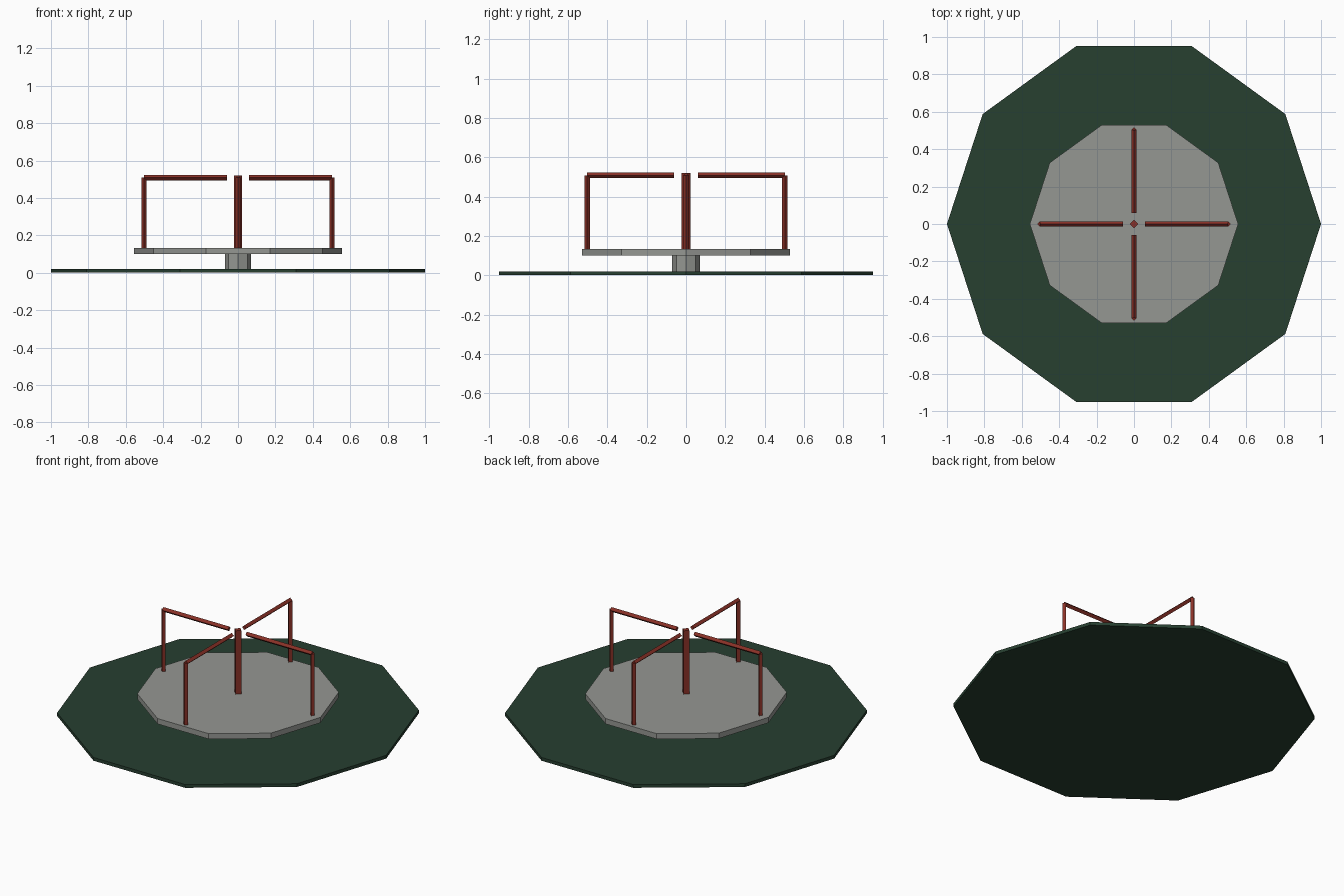
import bpy
from math import cos, sin, pi
from mathutils import Vector

cube = bpy.data.objects.get("Cube")
if cube:
    bpy.data.objects.remove(cube, do_unlink=True)


def material(name, color):
    mat = bpy.data.materials.new(name)
    mat.use_nodes = True
    mat.diffuse_color = (*color, 1)
    mat.node_tree.nodes["Principled BSDF"].inputs["Base Color"].default_value = (*color, 1)
    return mat


green = material("dark green", (0.02, 0.05, 0.03))
grey = material("metal grey", (0.30, 0.31, 0.29))
red = material("red paint", (0.25, 0.03, 0.02))


def prism(name, sides, radius, start, end, mat):
    """Flat-sided rod or disc running from start to end, one corner along its local x."""
    start, end = Vector(start), Vector(end)
    axis = end - start
    u = Vector((1, 0, 0)) if abs(axis.z) > 0.001 else Vector((0, 0, 1))
    v = axis.normalized().cross(u)
    ring = [radius * (cos(2 * pi * i / sides) * u + sin(2 * pi * i / sides) * v)
            for i in range(sides)]
    verts = [start + p for p in ring] + [end + p for p in ring]
    faces = [(i, (i + 1) % sides, (i + 1) % sides + sides, i + sides) for i in range(sides)]
    faces += [tuple(reversed(range(sides))), tuple(range(sides, 2 * sides))]
    mesh = bpy.data.meshes.new(name)
    mesh.from_pydata(verts, [], faces)
    mesh.materials.append(mat)
    obj = bpy.data.objects.new(name, mesh)
    bpy.context.collection.objects.link(obj)
    return obj


# Base, hub and turning platform
prism("ground_pad", 10, 1.0, (0, 0, 0), (0, 0, 0.02), green)
prism("hub", 8, 0.07, (0, 0, 0), (0, 0, 0.1), grey)
prism("platform", 10, 0.557, (0, 0, 0.1), (0, 0, 0.133), grey)

# Centre post
prism("centre_post", 4, 0.022, (0, 0, 0.12), (0, 0, 0.52), red)

# Four handrails, each an upright and a bar towards the centre
for side, dx, dy in (("left", 1, 0), ("back", 0, 1), ("right", -1, 0), ("front", 0, -1)):
    x, y = 0.503 * dx, 0.503 * dy
    prism(side + "_upright", 4, 0.014, (x, y, 0.12), (x, y, 0.508), red)
    prism(side + "_handrail", 4, 0.014, (0.06 * dx, 0.06 * dy, 0.508), (x, y, 0.508), red)
